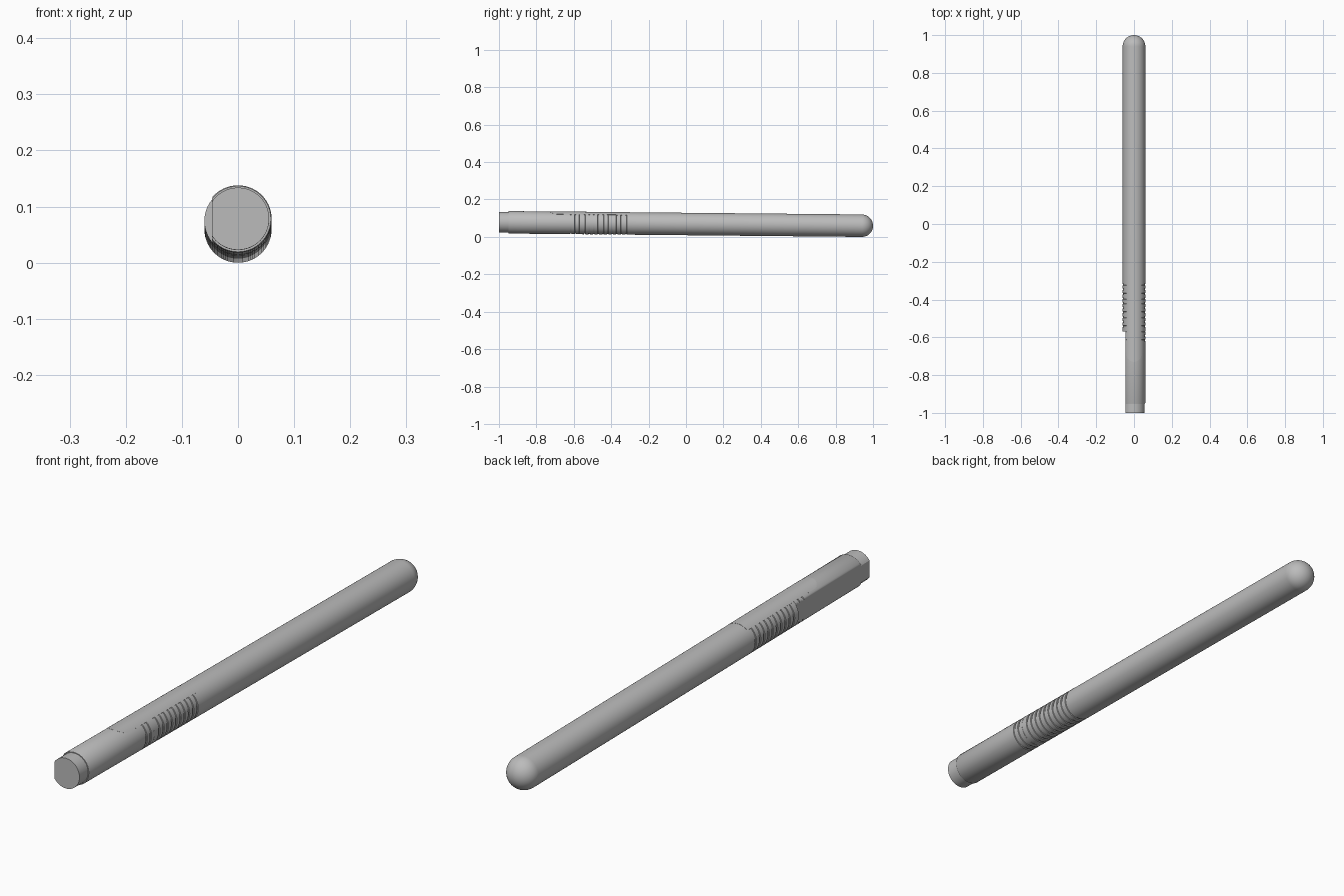
import bpy, bmesh, math

if "Cube" in bpy.data.objects:
    bpy.data.objects.remove(bpy.data.objects["Cube"])

R = 0.06            # barrel radius
FLAT_X = -0.046     # flat cut on the left side
FLAT_END = -0.57
SEG = 96

grey = bpy.data.materials.new("plain grey")
grey.diffuse_color = (0.5, 0.5, 0.5, 1)
grey.use_nodes = True
grey.node_tree.nodes["Principled BSDF"].inputs["Base Color"].default_value = grey.diffuse_color


def axis_z(y):
    """Height of the slightly tilted centre line."""
    return 0.06 + (0.94 - y) * 0.0095


def finish(name, bm):
    bmesh.ops.recalc_face_normals(bm, faces=bm.faces)
    me = bpy.data.meshes.new(name)
    bm.to_mesh(me)
    bm.free()
    ob = bpy.data.objects.new(name, me)
    bpy.context.collection.objects.link(ob)
    me.materials.append(grey)
    bpy.ops.object.select_all(action='DESELECT')
    ob.select_set(True)
    bpy.context.view_layer.objects.active = ob
    bpy.ops.object.shade_smooth_by_angle(angle=math.radians(28))
    return ob


def tube(name, profile):
    """Loft rings of (y, radius, has_flat) along the centre line, closed at both ends."""
    bm = bmesh.new()
    rings = []
    for y, r, flat in profile:
        ring = []
        for i in range(SEG):
            a = 2 * math.pi * i / SEG
            x = r * math.cos(a)
            if flat:
                x = max(x, FLAT_X)
            ring.append(bm.verts.new((x, y, axis_z(y) + r * math.sin(a))))
        rings.append(ring)
    for a, b in zip(rings, rings[1:]):
        for i in range(SEG):
            j = (i + 1) % SEG
            bm.faces.new((a[i], a[j], b[j], b[i]))
    bm.faces.new(rings[0])
    bm.faces.new(rings[-1])
    return finish(name, bm)


# barrel: flat-sided front, grip grooves, plain shaft, round end
prof = [(-0.95, R - 0.0015, True), (-0.947, R, True)]
COUNT, G0, G1 = 13, -0.62, -0.30
pitch = (G1 - G0) / COUNT
stepped = False
for k in range(COUNT):
    y = G0 + k * pitch
    if not stepped and y > FLAT_END:
        prof += [(FLAT_END, R, True), (FLAT_END + 0.0002, R, False)]
        stepped = True
    f = not stepped
    prof += [(y, R, f), (y + 0.001, R - 0.003, f),
             (y + 0.007, R - 0.003, f), (y + 0.008, R, f)]
prof.append((G1, R, False))
for k in range(17):
    a = math.pi / 2 * k / 16
    prof.append((0.94 + 0.06 * math.sin(a), max(R * math.cos(a), 0.0005), False))
tube("barrel", prof)

# front plug, slightly narrower, same flat side
tube("front_plug", [(-1.0, 0.0555, True), (-0.94, 0.0555, True)])

# smooth strip lying over the grooves on top, rounded at the front end
bm = bmesh.new()
W, Y0, Y1, N = 0.039, -0.73, -0.30, 16
ys = [Y0 + W * (1 - math.cos(math.pi / 2 * k / 12)) for k in range(1, 13)] + [Y1]
layers = []
for r in (R + 0.0005, R - 0.004):
    rows = []
    for y in ys:
        d = max(0.0, (Y0 + W - y) / W)
        w = W * math.sqrt(1 - d * d)
        half = math.asin(w / R)
        row = []
        for i in range(N + 1):
            a = half * (2 * i / N - 1)
            row.append(bm.verts.new((r * math.sin(a), y, axis_z(y) + r * math.cos(a))))
        rows.append(row)
    for a, b in zip(rows, rows[1:]):
        for i in range(N):
            bm.faces.new((a[i], a[i + 1], b[i + 1], b[i]))
    layers.append(rows)
top, low = layers
rim = lambda s: s[0] + [q[-1] for q in s[1:]] + s[-1][-2::-1] + [q[0] for q in s[-2:0:-1]]
t, l = rim(top), rim(low)
for i in range(len(t)):
    j = (i + 1) % len(t)
    bm.faces.new((t[i], t[j], l[j], l[i]))
finish("top_strip", bm)
